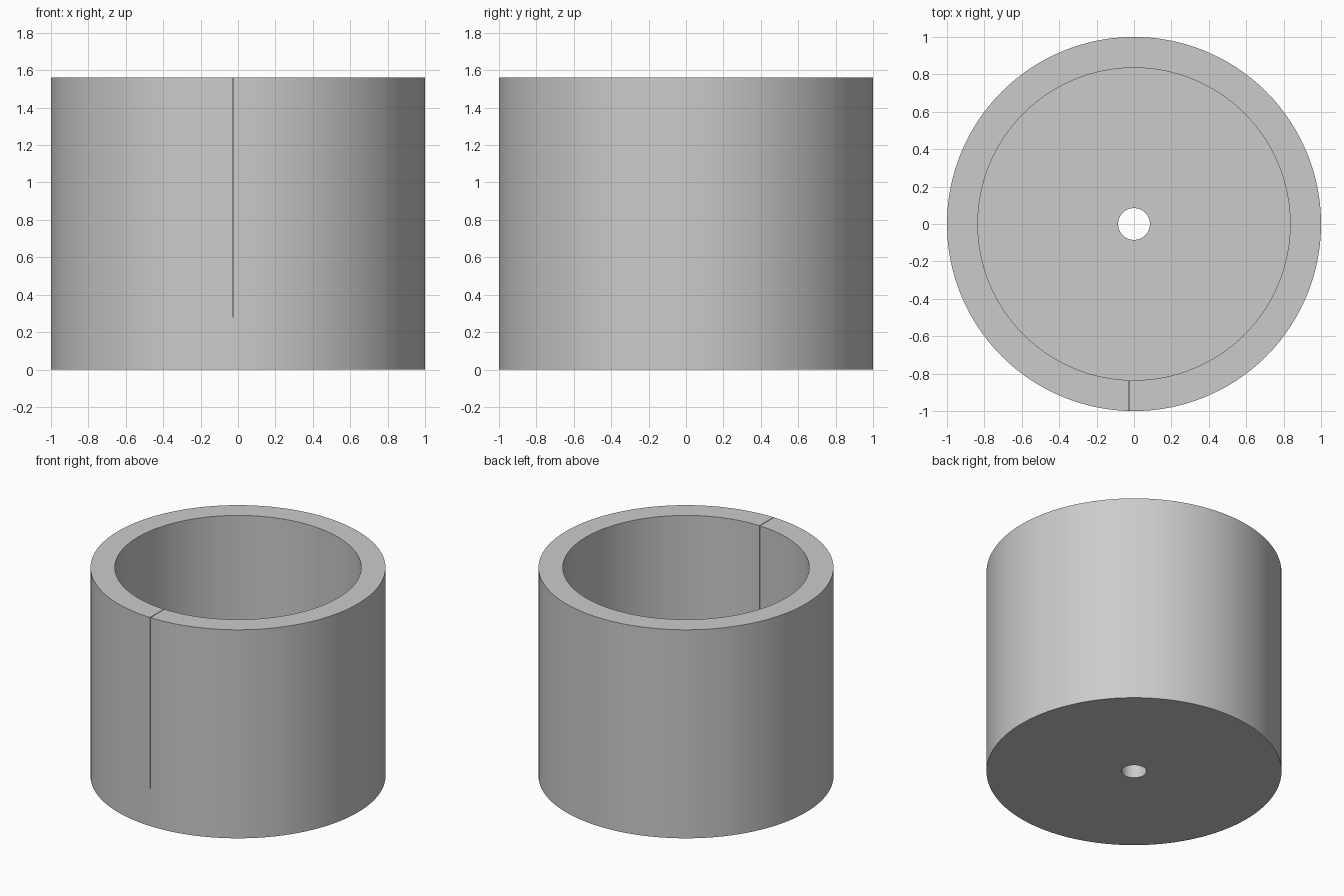
import bpy
import bmesh
import math

cube = bpy.data.objects.get("Cube")
if cube:
    bpy.data.objects.remove(cube, do_unlink=True)

HEIGHT, FLOOR = 1.56, 0.28
OUTER, INNER, HOLE = 1.0, 0.835, 0.085
SEGMENTS = 128

# Plain grey material
grey = bpy.data.materials.new("plain grey")
grey.use_nodes = True
colour = (0.6, 0.6, 0.6, 1)
grey.diffuse_color = colour
grey.node_tree.nodes["Principled BSDF"].inputs["Base Color"].default_value = colour


def make_object(name, bm):
    bmesh.ops.recalc_face_normals(bm, faces=bm.faces)
    mesh = bpy.data.meshes.new(name)
    bm.to_mesh(mesh)
    bm.free()
    mesh.materials.append(grey)
    obj = bpy.data.objects.new(name, mesh)
    bpy.context.collection.objects.link(obj)
    return obj


# Cup with thick wall, thick floor and a drain hole, turned from one profile
profile = [(HOLE, 0), (OUTER, 0), (OUTER, HEIGHT), (INNER, HEIGHT),
           (INNER, FLOOR), (HOLE, FLOOR)]
bm = bmesh.new()
rings = []
for radius, z in profile:
    rings.append([bm.verts.new((radius * math.cos(a), radius * math.sin(a), z))
                  for a in (math.tau * i / SEGMENTS for i in range(SEGMENTS))])
for k, ring in enumerate(rings):
    above = rings[(k + 1) % len(rings)]
    for i in range(SEGMENTS):
        j = (i + 1) % SEGMENTS
        bm.faces.new((ring[i], ring[j], above[j], above[i]))
cup = make_object("cup", bm)

# Narrow slit through the front wall, from the floor to the rim
bm = bmesh.new()
bmesh.ops.create_cube(bm, size=1)
bmesh.ops.scale(bm, vec=(0.005, 0.5, HEIGHT), verts=bm.verts)
bmesh.ops.translate(bm, vec=(-0.026, -0.9, FLOOR + HEIGHT / 2), verts=bm.verts)
cutter = make_object("slit_cutter", bm)
cutter.hide_render = True
cutter.hide_viewport = True

slit = cup.modifiers.new("slit", "BOOLEAN")
slit.operation = "DIFFERENCE"
slit.solver = "EXACT"
slit.object = cutter

# Apply the cut and smooth the round walls
bpy.ops.object.select_all(action="DESELECT")
bpy.context.view_layer.objects.active = cup
cup.select_set(True)
bpy.ops.object.modifier_apply(modifier=slit.name)
bpy.data.objects.remove(cutter, do_unlink=True)
bpy.ops.object.shade_smooth_by_angle(angle=math.radians(30))
